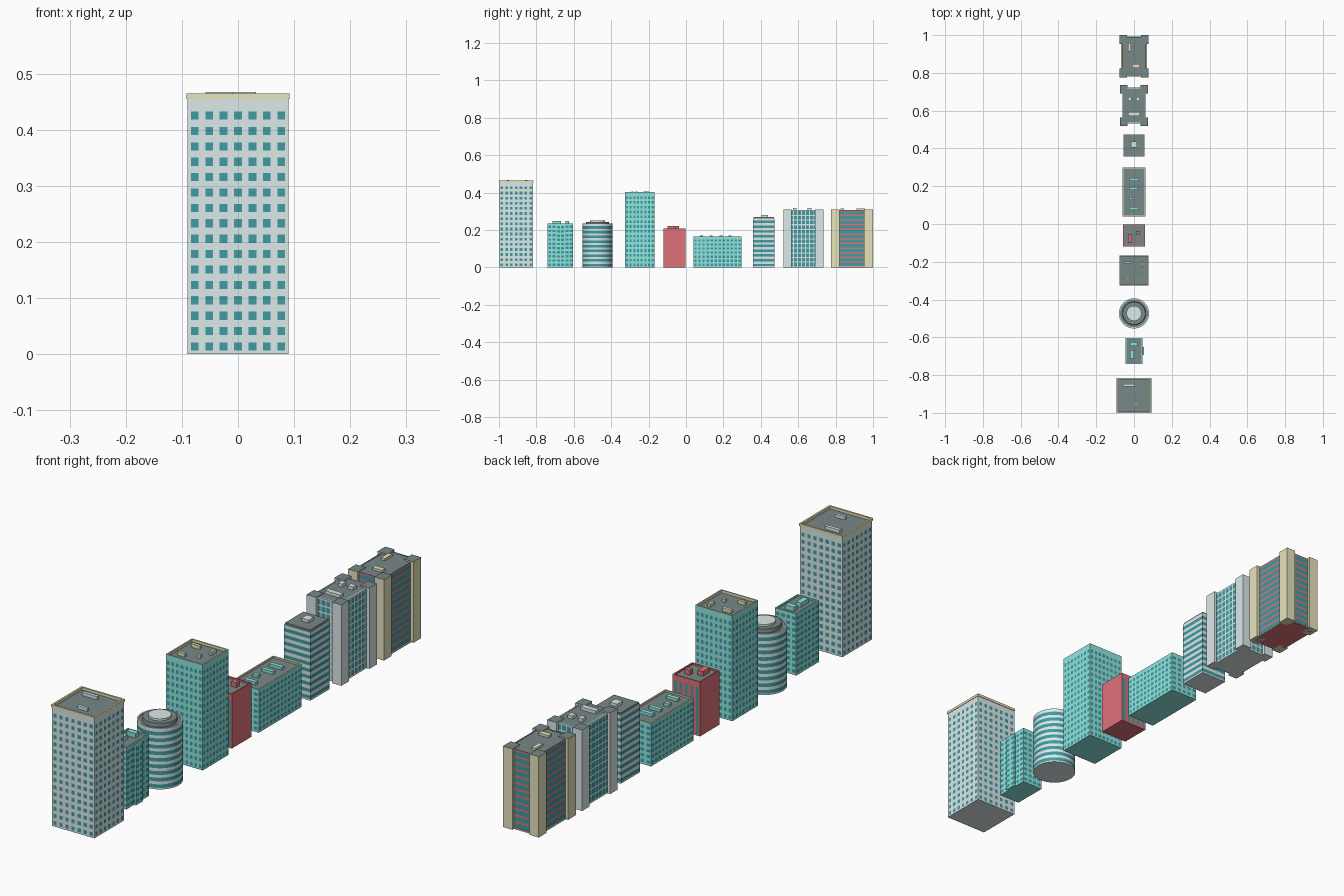
import bpy, bmesh, math

if "Cube" in bpy.data.objects:
    bpy.data.objects.remove(bpy.data.objects["Cube"])

PALETTE = {
    "light": (0.72, 0.82, 0.82), "teal": (0.28, 0.80, 0.75), "glass": (0.05, 0.33, 0.36),
    "roof": (0.19, 0.25, 0.25), "yellow": (0.80, 0.78, 0.50), "red": (0.74, 0.17, 0.19),
}
MATS = {}
for key, c in PALETTE.items():
    MATS[key] = bpy.data.materials.new(key)
    MATS[key].diffuse_color = (*c, 1)


def finish(bm, name, mats):
    me = bpy.data.meshes.new(name)
    bm.to_mesh(me)
    bm.free()
    for m in mats:
        me.materials.append(MATS[m])
    ob = bpy.data.objects.new(name, me)
    bpy.context.collection.objects.link(ob)
    return ob


def face(bm, pts, mat):
    f = bm.faces.new([bm.verts.new(p) for p in pts])
    f.material_index = mat


def breaks(a, b, n, frac):
    """Edges of n windows (frac of each cell) between a and b: (start, end) pairs."""
    w = (b - a) / n
    return [(a + w * (i + .5 - frac / 2), a + w * (i + .5 + frac / 2)) for i in range(n)]


def spans(lo, hi, wins):
    """Alternate wall / window spans covering lo..hi."""
    out, cur = [], lo
    for s, e in wins:
        if s - cur > 1e-5:
            out.append((cur, s, False))
        out.append((s, e, True))
        cur = e
    if hi - cur > 1e-5:
        out.append((cur, hi, False))
    return out


def facade(bm, p, q, top, cols, rows, fw, fh, zlo, zhi, mu=0):
    """Flat wall from p to q, split into coloured wall and window faces."""
    L = math.dist(p, q)
    d = ((q[0] - p[0]) / L, (q[1] - p[1]) / L)
    us = spans(0, L, breaks(mu, L - mu, cols, fw)) if cols else [(0, L, False)]
    zs = spans(0, top, breaks(zlo, zhi, rows, fh)) if cols else [(0, top, False)]
    for z0, z1, zw in zs:
        for u0, u1, uw in (us if zw else [(0, L, False)]):
            a = (p[0] + d[0] * u0, p[1] + d[1] * u0)
            b = (p[0] + d[0] * u1, p[1] + d[1] * u1)
            face(bm, [(*a, z0), (*b, z0), (*b, z1), (*a, z1)], int(zw and uw))


def tower(name, x, y, top, wall, cx, cy, rows, fw, fh, zlo, zhi, rim=None, t=.005, depth=.006, mu=0):
    """Rectangular block: cy columns on front/back, cx on the sides, sunken roof with a rim."""
    bm = bmesh.new()
    (x0, x1), (y0, y1) = x, y
    c = [(x0, y0), (x1, y0), (x1, y1), (x0, y1)]
    for i in range(4):
        facade(bm, c[i], c[(i + 1) % 4], top, cx if i % 2 else cy, rows, fw, fh, zlo, zhi, mu)
    face(bm, [(*v, 0) for v in reversed(c)], 0)
    inner = [(x0 + t, y0 + t), (x1 - t, y0 + t), (x1 - t, y1 - t), (x0 + t, y1 - t)]
    for i in range(4):
        j = (i + 1) % 4
        face(bm, [(*c[i], top), (*c[j], top), (*inner[j], top), (*inner[i], top)], 3)
        face(bm, [(*inner[i], top), (*inner[j], top),
                  (*inner[j], top - depth), (*inner[i], top - depth)], 3)
    face(bm, [(*v, top - depth) for v in inner], 2)
    bmesh.ops.remove_doubles(bm, verts=bm.verts[:], dist=1e-6)
    return finish(bm, name, [wall, "glass", "roof", rim or wall])


def box(name, x, y, z, mat, cap=None):
    """Plain box, optionally with a differently coloured top."""
    bm = bmesh.new()
    bmesh.ops.create_cube(bm, size=1)
    for v in bm.verts:
        v.co = [r[0] + (k + .5) * (r[1] - r[0]) for k, r in zip(v.co, (x, y, z))]
    for f in bm.faces:
        f.material_index = int(bool(cap) and f.normal.z > .5)
    return finish(bm, name, [mat, cap or mat])


def units(name, rects, z0, z1, mat):
    for x0, x1, y0, y1 in rects:
        box(name + "_roof_unit", (x0, x1), (y0, y1), (z0, z1), mat)


def pillars(name, x, y, w, d, top, mat):
    for xs in ((-x, -x + w), (x - w, x)):
        for ys in ((y[0], y[0] + d), (y[1] - d, y[1])):
            box(name + "_corner_pillar", xs, ys, (0, top), mat, "roof")


# Tall pale office tower with yellow cornice
tower("pale_tower", (-.09, .09), (-.998, -.818), .456, "light", 7, 7, 16, .53, .53, 0, .439, depth=0.001)
for n, xs, ys in (("front", (-.092, .092), (-1, -.993)), ("back", (-.092, .092), (-.823, -.816)),
                  ("left", (-.092, -.085), (-.993, -.823)), ("right", (.085, .092), (-.993, -.823))):
    box("pale_tower_cornice_" + n, xs, ys, (.455, .465), "yellow")
units("pale_tower", [(-.058, .005, -.86, -.847), (-.01, .032, -.958, -.947)], .454, .467, "light")

# Small teal block with side bay
tower("small_teal_block", (-.045, .045), (-.74, -.603), .236, "teal", 6, 4, 10, .68, .55, .003, .228)
tower("small_teal_bay", (.03, .053), (-.693, -.65), .229, "teal", 2, 1, 10, .68, .55, .003, .225, depth=.001)
units("small_teal_block", [(-.02, .018, -.645, -.625), (-.02, .0, -.713, -.667)], .229, .247, "teal")

# Round tower: lathed banded wall, stepped roof and drum
N, R, H, BANDS = 40, .08, .234, 9
prof = [(0, 0, 0), (R, 0, 0)]
for s, e, w in spans(0, H, breaks(.0, H - .008, BANDS, .55)):
    prof.append((R, e, int(w)))
prof += [(R - .006, H, 0), (R - .006, H - .004, 0), (.062, H - .004, 2), (.060, .244, 2),
         (.04, .244, 2), (.04, .252, 0), (0, .252, 0)]
bm = bmesh.new()
cyl = [(math.cos(2 * math.pi * i / N), math.sin(2 * math.pi * i / N)) for i in range(N + 1)]
for (r0, z0, _), (r1, z1, m) in zip(prof, prof[1:]):
    for a, b in zip(cyl, cyl[1:]):
        pts = [(r0 * a[0], r0 * a[1] - .473, z0), (r0 * b[0], r0 * b[1] - .473, z0),
               (r1 * b[0], r1 * b[1] - .473, z1), (r1 * a[0], r1 * a[1] - .473, z1)]
        if r0 == 0:
            pts = pts[1:]
        elif r1 == 0:
            pts = pts[:3]
        face(bm, pts, m)
bmesh.ops.remove_doubles(bm, verts=bm.verts[:], dist=1e-6)
rt = finish(bm, "round_tower", ["light", "glass", "roof"])
bpy.context.view_layer.objects.active = rt
rt.select_set(True)
bpy.ops.object.shade_smooth_by_angle()

# Tall teal tower with yellow rim
tower("teal_tower", (-.078, .078), (-.325, -.168), .404, "teal", 8, 8, 15, .55, .55, 0, .386, "yellow", depth=.01)
units("teal_tower", [(-.053, -.015, -.21, -.198), (.037, .047, -.228, -.198),
                     (-.053, -.022, -.291, -.28), (.016, .028, -.27, -.259)], .394, .407, "yellow")

# Red block: vertical window strips front and back, plain sides
tower("red_block", (-.058, .058), (-.12, -.002), .208, "red", 0, 5, 1, .5, .97, .003, .19)
units("red_block", [(-.032, -.01, -.098, -.056), (.01, .032, -.056, -.038)], .202, .221, "red")

# Long low teal block
tower("low_teal_block", (-.06, .06), (.04, .298), .165, "teal", 12, 5, 7, .6, .55, .003, .155, "yellow")
units("low_teal_block", [(-.027, .026, .227, .243), (-.027, .022, .18, .195),
                         (-.027, -.005, .127, .142), (-.027, .022, .074, .09)], .159, .17, "teal")

# Striped pale block with dark cap
tower("striped_block", (-.056, .056), (.358, .474), .262, "light", 1, 1, 10, 1, .5, 0, .256, depth=.001)
box("striped_block_cap", (-.053, .053), (.361, .471), (.261, .269), "roof")
units("striped_block", [(-.015, .016, .405, .438)], .268, .28, "light")

# Pale block with corner pillars and window grid
tower("pillared_block", (-.062, .062), (.532, .723), .306, "light", 9, 6, 12, .78, .78, .003, .303, depth=.001)
pillars("pillared_block", .074, (.52, .735), .04, .045, .31, "light")
units("pillared_block", [(-.032, -.012, .65, .672), (.01, .032, .65, .672),
                         (-.032, .032, .572, .592)], .304, .317, "light")

# Yellow-pillared block with red striped walls
tower("red_striped_block", (-.064, .064), (.785, .989), .306, "red", 1, 1, 12, 1, .68, .003, .303, "roof", depth=.001)
pillars("red_striped_block", .076, (.775, 1.0), .04, .047, .31, "yellow")
box("red_striped_block_base", (-.068, .068), (.782, .993), (.001, .006), "yellow")
box("red_striped_block_base_panel", (-.036, .036), (.822, .953), (0, .003), "red")
units("red_striped_block", [(-.032, -.016, .912, .957), (-.01, .032, .827, .846)], .304, .314, "yellow")

for m in bpy.data.materials:
    if m.users and not m.is_grease_pencil:
        m.use_nodes = True
        m.node_tree.nodes["Principled BSDF"].inputs["Base Color"].default_value = m.diffuse_color
